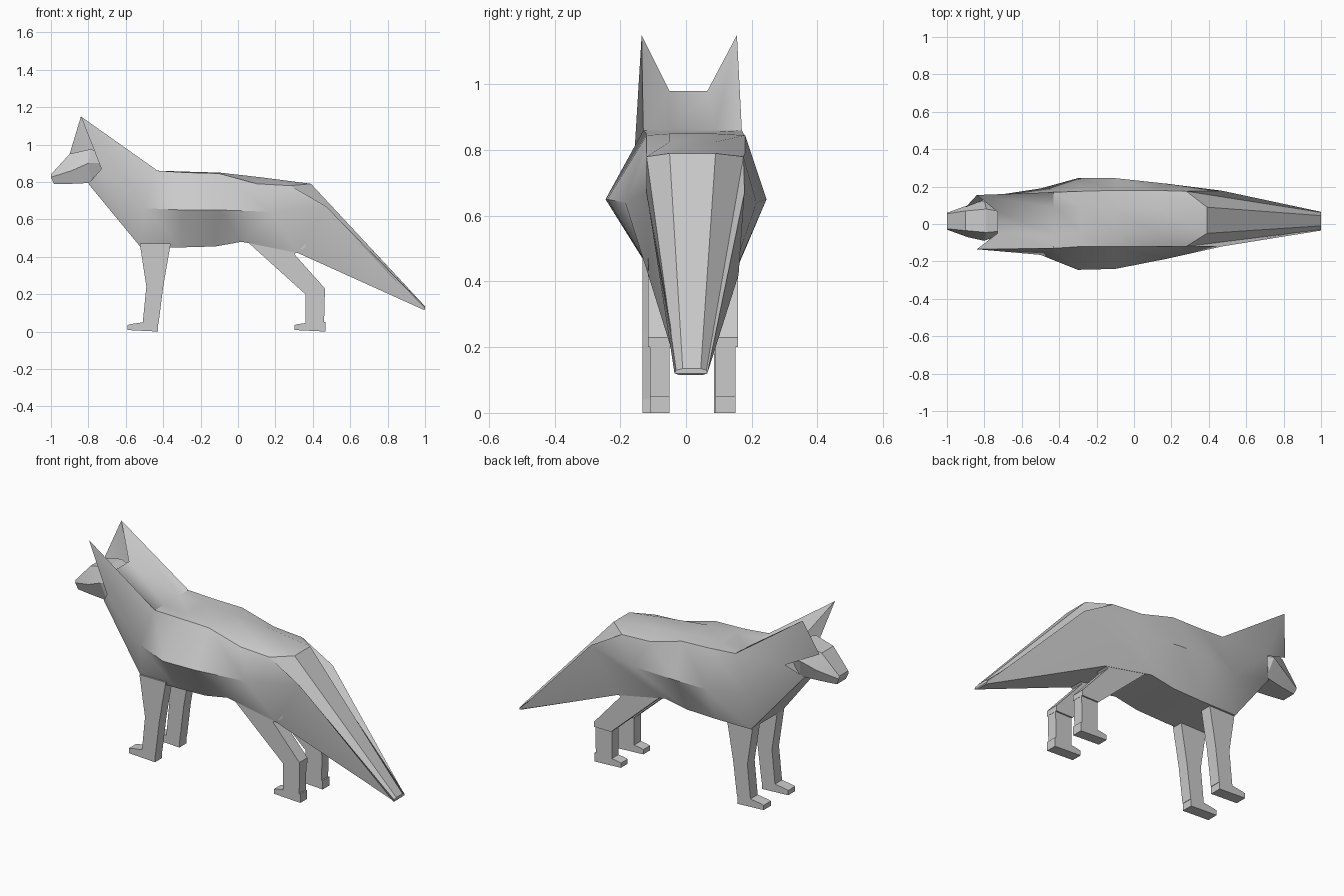
import bpy, bmesh, math

if "Cube" in bpy.data.objects:
    bpy.data.objects.remove(bpy.data.objects["Cube"])


def finish(name, bm, angle=35):
    bmesh.ops.recalc_face_normals(bm, faces=bm.faces)
    me = bpy.data.meshes.new(name)
    bm.to_mesh(me)
    bm.free()
    ob = bpy.data.objects.new(name, me)
    bpy.context.collection.objects.link(ob)
    bpy.ops.object.select_all(action='DESELECT')
    ob.select_set(True)
    bpy.context.view_layer.objects.active = ob
    bpy.ops.object.shade_smooth_by_angle(angle=math.radians(angle))
    return ob


def loft(sections, cap_start=True):
    """Each section: levels (x, z, y_left, y_right) from top to bottom."""
    bm = bmesh.new()
    rings = []
    for levels in sections:
        left = [bm.verts.new((x, a, z)) for x, z, a, b in levels]
        right = [bm.verts.new((x, b, z)) for x, z, a, b in levels]
        rings.append(left + right[::-1])
    for r, s in zip(rings, rings[1:]):
        for i in range(len(r)):
            j = (i + 1) % len(r)
            bm.faces.new((r[i], r[j], s[j], s[i]))
    for ring in ([rings[0]] if cap_start else []) + [rings[-1]]:
        n = len(ring)
        for i in range(n // 2 - 1):
            bm.faces.new((ring[i], ring[i + 1], ring[n - 2 - i], ring[n - 1 - i]))
    return bm, rings


# body, mane and tail in one skin
body = [
    [(-.73, .98, -.05, .065), (-.84, 1.15, -.135, .155), (-.73, .87, -.13, .155), (-.80, .79, -.06, .08)],
    [(-.43, .86, -.05, .09), (-.43, .86, -.13, .17), (-.50, .66, -.165, .19), (-.52, .45, -.12, .16)],
    [(-.28, .855, -.05, .09), (-.28, .85, -.12, .175), (-.30, .65, -.245, .245), (-.30, .45, -.12, .16)],
    [(-.10, .85, -.05, .09), (-.10, .845, -.12, .18), (-.10, .65, -.24, .245), (-.12, .455, -.12, .16)],
    [(.12, .825, -.05, .09), (.10, .79, -.12, .18), (.18, .64, -.185, .215), (.02, .48, -.12, .16)],
    [(.39, .79, -.05, .09), (.28, .78, -.12, .175), (.47, .67, -.12, .178), (.32, .42, -.115, .16)],
    [(1.0, .135, -.01, .045), (1.0, .13, -.03, .062), (1.0, .12, -.035, .065), (.995, .115, -.02, .05)],
]
bm, rings = loft(body, cap_start=False)
# front fold of the far ear, meeting the brow
first = rings[0]
brow = bm.verts.new((-.90, .09, .95))
bm.faces.new((first[6], brow, first[5]))
finish("body_and_tail", bm)

# head with tapering muzzle
head = [
    [(-1.0, .84, -.025, .055), (-1.0, .825, -.03, .06), (-.985, .79, -.025, .055)],
    [(-.90, .95, -.035, .07), (-.89, .86, -.07, .10), (-.89, .79, -.04, .07)],
    [(-.79, .975, -.045, .08), (-.80, .90, -.09, .125), (-.78, .795, -.06, .09)],
    [(-.73, .96, -.04, .07), (-.72, .90, -.055, .09), (-.74, .83, -.05, .08)],
]
bm, _ = loft(head)
finish("head", bm, 15)


def slab(name, profile, y0, y1):
    bm = bmesh.new()
    face = bm.faces.new([bm.verts.new((x, y0, z)) for x, z in profile])
    ext = bmesh.ops.extrude_face_region(bm, geom=[face])
    for v in ext["geom"]:
        if isinstance(v, bmesh.types.BMVert):
            v.co.y = y1
    return finish(name, bm, 15)


# legs and paws
front_leg = [(-.525, .47), (-.36, .47), (-.40, .24), (-.425, .04), (-.51, .04), (-.49, .24)]
thigh = [(.05, .48), (.36, .48), (.36, .45), (.30, .415), (.465, .23), (.465, .20), (.36, .20)]
shank = [(.36, .23), (.465, .23), (.46, .04), (.36, .04)]
paw = [(0, .008), (.165, 0), (.165, .05), (.09, .05), (.02, .04), (0, .035)]


def paw_at(x):
    return [(x + px, z) for px, z in paw]


for side, fy, ry in (("left", (-.133, -.07), (-.11, -.05)), ("right", (.085, .15), (.09, .15))):
    slab("front_leg_" + side, front_leg, *fy)
    slab("front_paw_" + side, paw_at(-.592), *fy)
    slab("rear_thigh_" + side, thigh, ry[0] - .005, ry[1] + .008)
    slab("rear_shank_" + side, shank, *ry)
    slab("rear_paw_" + side, paw_at(.303), *ry)
